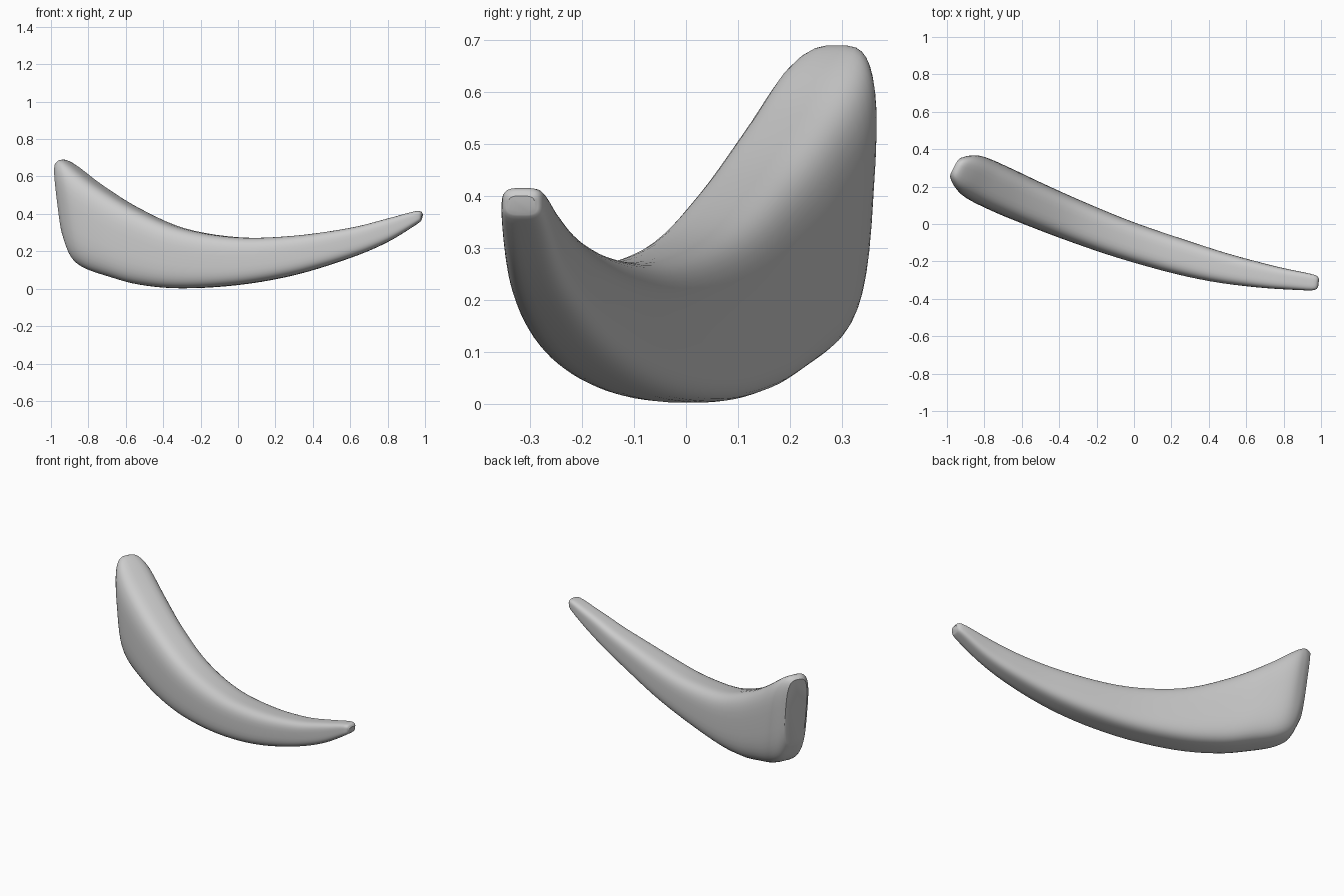
import bpy, bmesh, math

if "Cube" in bpy.data.objects:
    bpy.data.objects.remove(bpy.data.objects["Cube"])

# stations from thin tip to broad end: top x, top z, bottom x, bottom z, thickness
ST = [(.987, .400, .980, .368, .05), (.955, .415, .955, .345, .085),
      (.8, .375, .8, .25, .112), (.6, .325, .6, .165, .145), (.3, .283, .3, .073, .185),
      (0, .275, 0, .02, .205), (-.3, .325, -.3, .002, .225), (-.55, .435, -.52, .022, .24),
      (-.75, .56, -.68, .065, .25), (-.88, .66, -.80, .107, .24),
      (-.935, .69, -.87, .16, .19), (-.963, .675, -.915, .26, .13)]
# plan curve of the blade: x, y
PLAN = [(-1.3, .52), (-1, .325), (-.85, .25), (-.6, .135), (-.3, .01), (0, -.1),
        (.4, -.217), (.7, -.278), (.95, -.312), (1.2, -.34)]
SUB, RING, POWER = 5, 40, 3.4


def catmull(a, b, c, d, t):
    return .5 * (2 * b + (c - a) * t + (2 * a - 5 * b + 4 * c - d) * t * t
                 + (3 * b - a - 3 * c + d) * t ** 3)


def plan(x):
    # Lagrange-free smooth lookup: cubic Hermite on the uneven plan points
    for i in range(1, len(PLAN) - 2):
        (x0, y0), (x1, y1), (x2, y2), (x3, y3) = PLAN[i - 1:i + 3]
        if x <= x2 or i == len(PLAN) - 3:
            h = x2 - x1
            t = (x - x1) / h
            m1, m2 = (y2 - y0) / (x2 - x0) * h, (y3 - y1) / (x3 - x1) * h
            return ((2 * t**3 - 3 * t**2 + 1) * y1 + (t**3 - 2 * t**2 + t) * m1
                    + (3 * t**2 - 2 * t**3) * y2 + (t**3 - t**2) * m2)


def section(xt, zt, xb, zb, w):
    pts = []
    for k in range(RING):
        a = 2 * math.pi * (k + .5) / RING
        c, s = math.cos(a), math.sin(a)
        n = math.copysign(abs(c) ** (2 / POWER), c) * w / 2
        v = .5 + .5 * math.copysign(abs(s) ** (2 / POWER), s)
        x, z = xb + (xt - xb) * v, zb + (zt - zb) * v
        slope = (plan(x + .02) - plan(x - .02)) / .04
        q = math.hypot(1, slope)
        pts.append((x - n * slope / q, plan(x) + n / q, z))
    return pts


# curved blade lofted through the stations
bm = bmesh.new()
rings = []
for i in range(len(ST) - 1):
    p = [ST[max(0, min(len(ST) - 1, i + j))] for j in (-1, 0, 1, 2)]
    for s in range(SUB + (i == len(ST) - 2)):
        vals = [catmull(*q, s / SUB) for q in zip(*p)]
        rings.append([bm.verts.new(co) for co in section(*vals)])
for a, b in zip(rings, rings[1:]):
    for k in range(RING):
        m = (k + 1) % RING
        bm.faces.new((a[k], a[m], b[m], b[k]))
bm.faces.new(rings[0])
bm.faces.new(rings[-1])
bmesh.ops.recalc_face_normals(bm, faces=bm.faces)
me = bpy.data.meshes.new("curved_blade")
bm.to_mesh(me)
ob = bpy.data.objects.new("curved_blade", me)
bpy.context.collection.objects.link(ob)
bpy.context.view_layer.objects.active = ob
ob.select_set(True)
bpy.ops.object.shade_smooth_by_angle(angle=math.radians(40))
